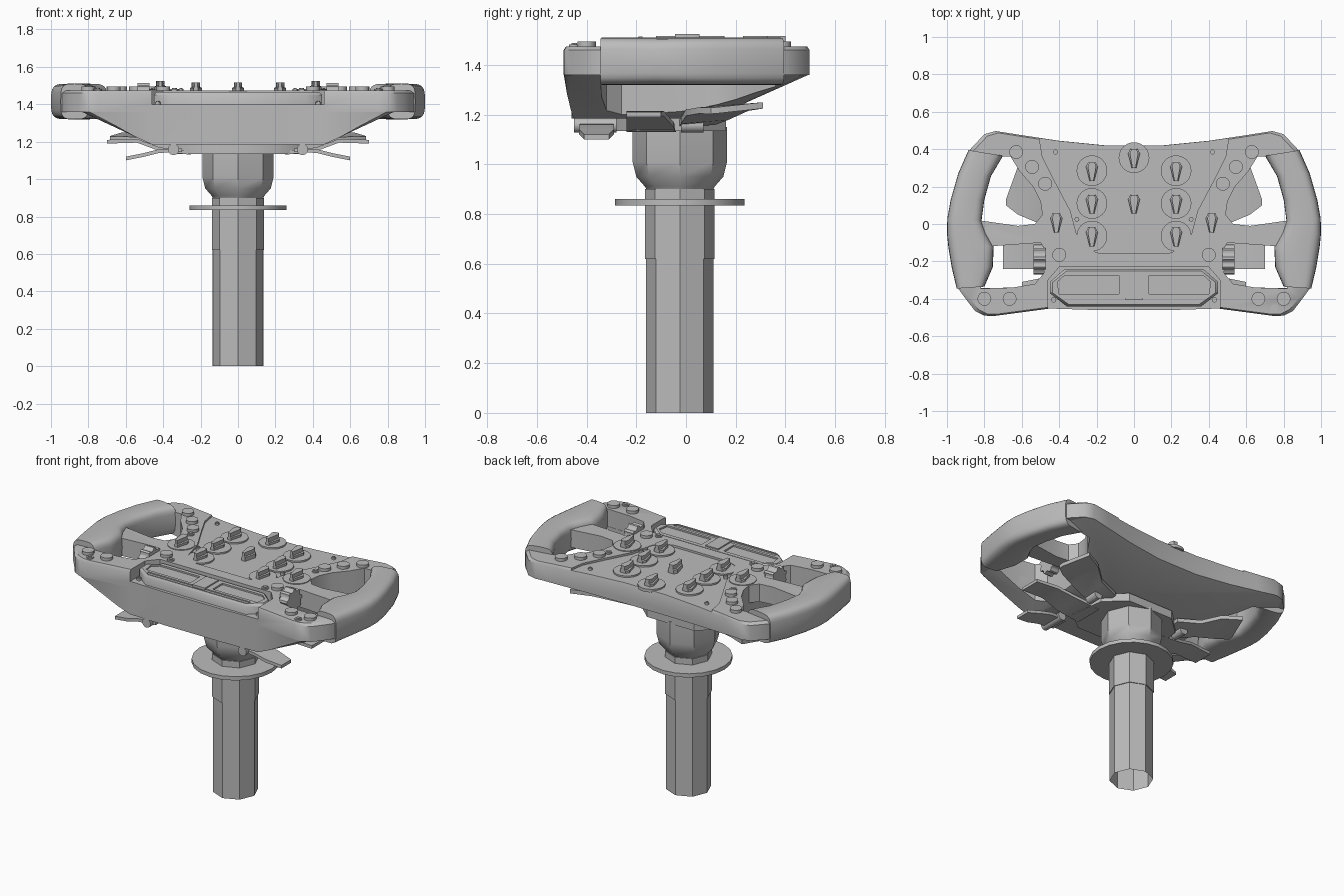
import bpy, bmesh
from math import sin, cos, pi, radians, copysign

if "Cube" in bpy.data.objects:
    bpy.data.objects.remove(bpy.data.objects["Cube"], do_unlink=True)

GREY = (0.5, 0.5, 0.5, 1)
grey = bpy.data.materials.new("plain grey")
grey.use_nodes = True
grey.diffuse_color = GREY
grey.node_tree.nodes["Principled BSDF"].inputs["Base Color"].default_value = GREY


def finish(name, bm):
    bmesh.ops.recalc_face_normals(bm, faces=bm.faces)
    mesh = bpy.data.meshes.new(name)
    bm.to_mesh(mesh)
    bm.free()
    mesh.materials.append(grey)
    ob = bpy.data.objects.new(name, mesh)
    bpy.context.collection.objects.link(ob)
    return ob


def loft(name, rings, open_start=False):
    """Skin closed rings of points and cap the ends."""
    bm = bmesh.new()
    loops = [[bm.verts.new(p) for p in ring] for ring in rings]
    n = len(loops[0])
    for a, b in zip(loops, loops[1:]):
        for i in range(n):
            j = (i + 1) % n
            bm.faces.new((a[i], a[j], b[j], b[i]))
    if not open_start:
        bm.faces.new(loops[0])
    bm.faces.new(loops[-1])
    return finish(name, bm)


def prism(name, pts, z0, z1):
    return loft(name, [[(x, y, z) for x, y in pts] for z in (z0, z1)])


def lathe(name, x, y, profile, sides, open_start=False):
    return loft(name, [[(x + r * cos(2 * pi * i / sides), y + r * sin(2 * pi * i / sides), z)
                        for i in range(sides)] for r, z in profile], open_start)


def flip(pts, s):
    return [(x * s, y) for x, y in pts]


def both(pts):
    return pts + flip(pts, -1)[::-1]


def carve(ob, cutters, operation="DIFFERENCE"):
    """Apply each cutter to the object, then remove the cutters."""
    for c in cutters:
        mod = ob.modifiers.new("carve", "BOOLEAN")
        mod.operation, mod.solver, mod.object = operation, "EXACT", c
        bpy.context.view_layer.objects.active = ob
        bpy.ops.object.modifier_apply(modifier=mod.name)
        bpy.data.objects.remove(c, do_unlink=True)


# Steering column, open at the foot, and flange
CY = -0.025
lathe("column_shaft", 0, CY, [(0.135, 0), (0.135, 0.62)], 8, True)
lathe("column_sleeve", 0, CY, [(0.14, 0.62), (0.14, 0.9)], 8)
lathe("column_hub", 0, CY, [(0.13, 0.89), (0.14, 0.91), (0.175, 0.95), (0.19, 1.01), (0.19, 1.15)], 8)
lathe("column_flange", 0, CY, [(0.26, 0.835), (0.26, 0.86)], 20)

# Wheel plate with hand openings, sunken centre panel and display notch
outline = [(0.15, 0.42), (0.4, 0.445), (0.6, 0.475), (0.74, 0.497), (0.8, 0.48), (0.875, 0.4),
           (0.92, 0.27), (0.95, 0.13), (0.97, 0), (0.965, -0.1), (0.945, -0.22), (0.94, -0.345),
           (0.9, -0.4), (0.85, -0.465), (0.8, -0.49), (0.75, -0.492), (0.45, -0.452), (0.2, -0.46)]
upper_hole = [(0.66, 0.36), (0.61, 0.28), (0.54, 0.2), (0.5, 0.12), (0.49, 0.05), (0.53, 0),
              (0.62, -0.01), (0.83, 0.02), (0.83, 0.13), (0.79, 0.26), (0.72, 0.36)]
lower_hole = [(0.5, -0.1), (0.48, -0.13), (0.48, -0.26), (0.53, -0.32), (0.65, -0.34),
              (0.82, -0.345), (0.79, -0.23), (0.78, -0.12)]
panel = [(0.53, 0.6), (0.49, 0.36), (0.43, 0.24), (0.34, 0.07), (0.3, -0.08), (0.26, -0.13), (0.19, -0.155)]
plate = loft("wheel_plate", [[(x * k, y * k, z) for x, y in both(outline)]
                             for k, z in ((1, 1.36), (1, 1.46), (0.98, 1.475))])
cutters = [prism("cutter", flip(h, s), 1, 1.6) for s in (1, -1) for h in (upper_hole, lower_hole)]
cutters.append(prism("cutter", both(panel), 1.462, 1.6))
cutters.append(prism("cutter", both([(0.4, -0.23), (0.46, -0.3), (0.46, -0.6)]), 1.4, 1.6))
carve(plate, cutters)

# Tapered housing below the plate, trimmed to the outline and the hand openings
bm = bmesh.new()
for x, y in both(outline):
    bm.verts.new((max(-0.84, min(0.84, x)), y, 1.362))
for x, y in both([(0.46, -0.465), (0.42, -0.1), (0.25, 0.1)]):
    bm.verts.new((x, y, 1.185))
bmesh.ops.convex_hull(bm, input=bm.verts)
housing = finish("housing", bm)
opening = upper_hole[:5] + lower_hole[1:5] + [(0.95, -0.345), (0.95, 0.36)]
carve(housing, [prism("trim", both(outline), 1, 1.6)], "INTERSECT")
carve(housing, [prism("cutter", flip(opening, s), 1, 1.6) for s in (1, -1)])
prism("mount_plate", both([(0.17, 0.16), (0.3, 0.04), (0.33, -0.2), (0.2, -0.3)]), 1.135, 1.19)

# Display unit in the notch
frame = both([(0.37, -0.24), (0.45, -0.31), (0.45, -0.37), (0.36, -0.44)])
display = loft("display", [[(x, y, 1.38) for x, y in frame], [(x, y, 1.45) for x, y in frame],
                           [(x * 0.97, -0.34 + (y + 0.34) * 0.9, 1.465) for x, y in frame]])
screen = [(0.08, -0.275), (0.37, -0.275), (0.41, -0.31), (0.4, -0.375), (0.08, -0.375)]
cutters = [prism("cutter", flip(screen, s), 1.455, 1.6) for s in (1, -1)]
cutters.append(prism("cutter", both([(0.37, -0.395), (0.36, -0.42)]), 1.458, 1.6))
carve(display, cutters)
prism("display_centre", both([(0.045, -0.265), (0.045, -0.405)]), 1.45, 1.473)

# Rotary dials with pointer knobs
pointer = [(0.02, 0.045), (0.032, 0.022), (0.012, -0.055)]


def dial(x, y, z, ring=True):
    if ring:
        lathe("dial_ring", x, y, [(0.082, z - 0.01), (0.082, z + 0.01)], 24)
    shape = [(x + px, y + py) for px, py in both(pointer)]
    top = [(x + (px - x) * 0.7, py) for px, py in shape]
    loft("dial_knob", [[(a, b, z - 0.01) for a, b in shape], [(a, b, z + 0.025) for a, b in shape],
                       [(a, b, z + 0.03) for a, b in top], [(a, b, z + 0.055) for a, b in top]])


def paddle(name, s, sections, thick, slope=0):
    """Bent sheet skinned through (x, front y, back y, z) sections."""
    loft(name, [[(s * x, y, z + slope * y + dz) for y, dz in ((y0, 0), (y1, 0), (y1, thick), (y0, thick))]
                for x, y0, y1, z in sections])


dial(0, 0.355, 1.462)
dial(0, 0.11, 1.462, False)

for s in (1, -1):
    side = "left" if s == 1 else "right"
    for y in (0.285, 0.11, -0.065):
        dial(s * 0.225, y, 1.462)
    dial(s * 0.415, 0.01, 1.47)

    # Push buttons and screws
    for x, y in ((0.63, 0.385), (0.545, 0.305), (0.475, 0.215), (0.4, -0.165), (0.8, -0.4), (0.665, -0.4)):
        lathe("button", s * x, y, [(0.037, 1.46), (0.037, 1.494)], 16)
    for x, y, r, z in ((0.45, 0.155, 0.022, 1.475), (0.34, -0.205, 0.022, 1.475), (0.75, -0.45, 0.022, 1.475),
                       (0.42, 0.385, 0.013, 1.465), (0.305, 0.025, 0.013, 1.475), (0.43, -0.405, 0.015, 1.405)):
        lathe("screw", s * x, y, [(r, z - 0.02), (r, z + 0.008)], 10)
        lathe("screw_head", s * x, y, [(r * 0.6, z), (r * 0.6, z + 0.013)], 6)

    # Rounded grip: squared-oval sections between outer and inner edge points
    rings = []
    for ox, oy, ix, iy in ((0.885, 0.395, 0.7, 0.365), (0.94, 0.27, 0.765, 0.255), (0.98, 0.13, 0.8, 0.13),
                           (0.998, 0.03, 0.815, 0.02), (1, -0.05, 0.79, -0.05), (0.993, -0.12, 0.75, -0.12),
                           (0.975, -0.23, 0.755, -0.23), (0.948, -0.345, 0.8, -0.335)):
        ring = []
        for i in range(24):
            a = 2 * pi * i / 24
            u = 0.5 + 0.5 * copysign(abs(cos(a)) ** 0.5, cos(a))
            w = copysign(abs(sin(a)) ** 0.5, sin(a))
            ring.append((s * (ix + (ox - ix) * u), iy + (oy - iy) * u, 1.415 + 0.095 * w))
        rings.append(ring)
    loft(side + "_grip", rings)

    # Toothed thumb wheel on a sideways axle
    rings = []
    for dx in (-0.033, 0.033):
        rings.append([(s * 0.505 + dx, -0.19 + r * cos(a), 1.435 + r * sin(a))
                      for r, a in ((0.08 if i % 4 < 2 else 0.066, 2 * pi * i / 36) for i in range(36))])
    loft(side + "_thumb_wheel", rings)

    # Bent paddles and their pivot pins
    paddle(side + "_shift_paddle", s, [(0.25, -0.03, 0.12, 1.15), (0.4, -0.02, 0.17, 1.165), (0.5, 0, 0.25, 1.195),
                                       (0.62, 0.05, 0.31, 1.2), (0.685, 0.1, 0.13, 1.195)], 0.025, 0.08)
    paddle(side + "_middle_paddle", s, [(0.25, -0.24, -0.04, 1.13), (0.42, -0.24, -0.05, 1.15),
                                        (0.54, -0.24, -0.09, 1.195), (0.7, -0.24, -0.1, 1.19)], 0.02)
    paddle(side + "_clutch_paddle", s, [(0.3, -0.42, -0.3, 1.145), (0.42, -0.43, -0.29, 1.14),
                                        (0.5, -0.43, -0.29, 1.12), (0.6, -0.41, -0.31, 1.1)], 0.02)
    for y0, y1 in ((-0.45, -0.28), (-0.02, 0.07)):
        loft(side + "_pivot_pin", [[(s * 0.345 + 0.03 * cos(k * pi / 6), y, 1.158 + 0.03 * sin(k * pi / 6))
                                    for k in range(12)] for y in (y0, y1)])

# Smooth the rounded parts, keep real edges crisp
bpy.ops.object.select_all(action="DESELECT")
for ob in bpy.context.collection.objects:
    if ob.type == "MESH" and ob.data.materials and ob.data.materials[0] == grey:
        ob.select_set(True)
        bpy.context.view_layer.objects.active = ob
bpy.ops.object.shade_smooth_by_angle(angle=radians(38))
